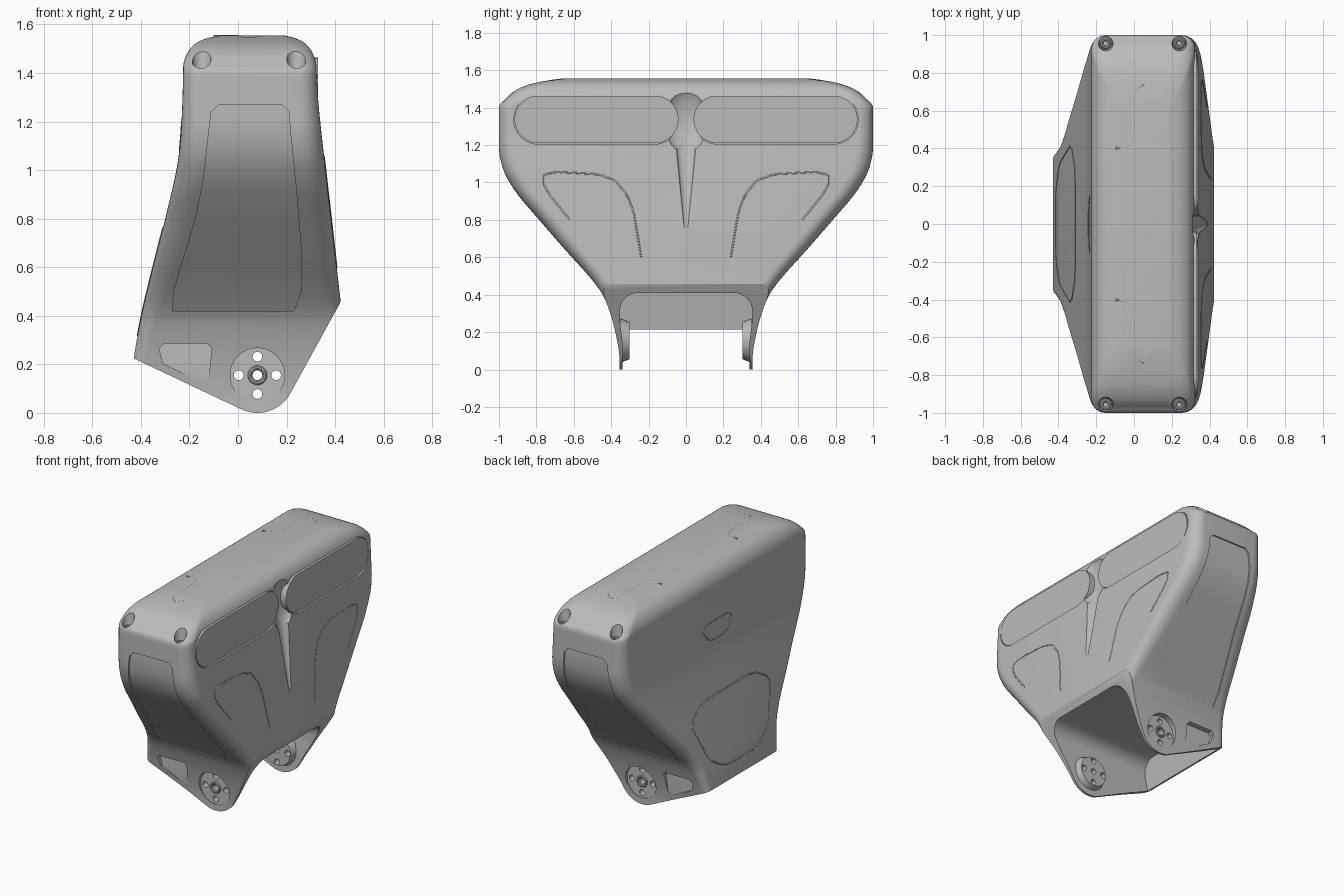
import bpy, bmesh, math
from mathutils import Vector

cube = bpy.data.objects.get("Cube")
if cube:
    bpy.data.objects.remove(cube, do_unlink=True)

grey = bpy.data.materials.new("housing grey")
grey.use_nodes = True
grey.diffuse_color = (0.5, 0.5, 0.5, 1)
grey.node_tree.nodes["Principled BSDF"].inputs["Base Color"].default_value = (0.5, 0.5, 0.5, 1)


def loft(name, rings):
    """Closed solid skinned through equal-length rings of points."""
    bm = bmesh.new()
    rows = [[bm.verts.new(p) for p in ring] for ring in rings]
    n = len(rows[0])
    for a, b in zip(rows, rows[1:]):
        for i in range(n):
            j = (i + 1) % n
            bm.faces.new((a[i], a[j], b[j], b[i]))
    bm.faces.new(rows[0][::-1])
    bm.faces.new(rows[-1])
    bmesh.ops.recalc_face_normals(bm, faces=bm.faces)
    mesh = bpy.data.meshes.new(name)
    bm.to_mesh(mesh)
    bm.free()
    mesh.materials.append(grey)
    obj = bpy.data.objects.new(name, mesh)
    bpy.context.collection.objects.link(obj)
    return obj


def cylinder(name, a, b, ra, rb=None, n=32):
    a, b = Vector(a), Vector(b)
    turn = (b - a).to_track_quat('Z', 'Y')

    def ring(c, r):
        return [c + turn @ Vector((r * math.cos(t), r * math.sin(t), 0))
                for t in (math.tau * i / n for i in range(n))]
    return loft(name, [ring(a, ra), ring(b, ra if rb is None else rb)])


def modify(obj, cutter, operation='DIFFERENCE'):
    mod = obj.modifiers.new(operation, 'BOOLEAN')
    mod.operation, mod.object, mod.solver = operation, cutter, 'EXACT'
    bpy.context.view_layer.objects.active = obj
    bpy.ops.object.modifier_apply(modifier=mod.name)
    bpy.data.objects.remove(cutter, do_unlink=True)


def torus(name, place, major, minor, turn=(0, 0, 0)):
    bpy.ops.mesh.primitive_torus_add(location=place, rotation=turn, major_radius=major,
                                     minor_radius=minor, major_segments=32, minor_segments=10)
    obj = bpy.context.object
    obj.name = name
    obj.data.materials.append(grey)


def arc(cx, cy, r, start, end, n=12):
    return [(cx + r * math.cos(math.radians(start + (end - start) * i / n)),
             cy + r * math.sin(math.radians(start + (end - start) * i / n))) for i in range(n + 1)]


def rounded_ring(z, x0, x1, hy, r):
    pts = []
    for cx, cy, a in ((x1 - r, hy - r, 0), (x0 + r, hy - r, 90),
                      (x0 + r, r - hy, 180), (x1 - r, r - hy, 270)):
        pts += [(x, y, z) for x, y in arc(cx, cy, r, a, a + 90, 8)]
    return pts


# Housing sections: height, back x, face x, half depth, corner radius
table = [(-.05, -.463, .475, .355, .04), (.08, -.45, .465, .357, .04), (.2, -.433, .453, .378, .045),
         (.3, -.417, .442, .405, .055), (.4, -.398, .43, .446, .07), (.5, -.375, .418, .52, .085),
         (.65, -.338, .401, .655, .095), (.8, -.3, .384, .785, .1), (.92, -.271, .37, .888, .1),
         (1.0, -.254, .361, .943, .1), (1.07, -.243, .353, .977, .095), (1.16, -.235, .343, .998, .09),
         (1.28, -.229, .331, 1, .08), (1.4, -.226, .324, 1, .075), (1.44, -.224, .321, .972, .075),
         (1.48, -.21, .308, .93, .075), (1.515, -.183, .284, .865, .075), (1.54, -.137, .245, .77, .07),
         (1.555, -.07, .19, .66, .06)]
sections = []
for i in range(len(table) - 1):
    p = [table[min(max(k, 0), len(table) - 1)] for k in range(i - 1, i + 3)]
    for s in range(4):
        t = s / 4
        sections.append([b + t / 2 * (c - a + t * (2 * a - 5 * b + 4 * c - d + t * (3 * (b - c) + d - a)))
                         for a, b, c, d in zip(*p)])
        sections[-1][3] = min(sections[-1][3], 1)
sections.append(list(table[-1]))


def at(z, column):
    for a, b in zip(sections, sections[1:]):
        if z <= b[0]:
            return a[column] + (b[column] - a[column]) * (z - a[0]) / (b[0] - a[0])
    return sections[-1][column]


housing = loft("housing", [rounded_ring(*s) for s in sections])

# Lower outline: two slanted cuts joined by a round foot
foot_x, foot_z = .08, .155
outline = [(-.6, .305)] + arc(foot_x, foot_z, .155, 244.5, 331.3) + [(.6, .78), (.6, -.3), (-.6, -.3)]
modify(housing, loft("outline_cutter", [[(x, y, z) for x, z in outline] for y in (-1.2, 1.2)]))

# Arched cavity between the legs, closed by the back wall
arch = [(.338, -.2), (.34, .15), (.352, .25)] + arc(.255, .31, .1, 0, 90, 8)
arch += [(-y, z) for y, z in arch[::-1]]
modify(housing, loft("cavity_cutter", [[(at(max(z, 0), 1) + .025, y, z) for y, z in arch],
                                       [(.8, y, z) for y, z in arch]]))

# Shallow panels and pockets on both ends
panel = [(.42, -.27, .23), (.5, -.265, .26), (.65, -.22, .262), (.8, -.175, .25), (.92, -.15, .24),
         (1.0, -.137, .232), (1.07, -.13, .225), (1.16, -.12, .215), (1.24, -.11, .21), (1.27, -.08, .18)]
pocket = [(-.325, .265), (-.305, .285), (-.125, .285), (-.108, .265), (-.12, .15), (-.15, .125), (-.31, .205)]
for side in (-1, 1):
    rings = []
    for z, a, b in panel:
        y = at(z, 3) - .01
        rings.append([(a, side * y, z), (b, side * y, z),
                      (b, side * (y + .2), z), (a, side * (y + .2), z)])
    modify(housing, loft("end_panel_cutter", rings))
    modify(housing, loft("pocket_cutter", [[(x, side * y, z) for x, z in pocket] for y in (.364, .6)]))
    # Bolt plate: boss inside, round recess outside
    modify(housing, cylinder("boss", (foot_x, side * .302, foot_z), (foot_x, side * .35, foot_z),
                             .1, .118), 'UNION')
    modify(housing, cylinder("recess_cutter", (foot_x, side * .352, foot_z),
                             (foot_x, side * .6, foot_z), .112, n=48))
    torus("bolt_ring", (foot_x, side * .352, foot_z), .031, .009, (math.pi / 2, 0, 0))

# Through holes in both bolt plates
for dx, dz in ((0, 0), (.077, 0), (-.077, 0), (0, .077), (0, -.077)):
    modify(housing, cylinder("hole_cutter", (foot_x + dx, -.7, foot_z + dz),
                             (foot_x + dx, .7, foot_z + dz), .02, n=20))

# Corner screw wells with screw heads
for x in (-.15, .24):
    for side in (-1, 1):
        modify(housing, cylinder("well_cutter", (x, side * .958, 1.4), (x, side * .958, 1.7), .034, .06))
        torus("screw_head", (x, side * .956, 1.402), .021, .009)

# Scoop between the windows and the tapering groove under it
scoop = []
for i in range(1, 16):
    a = math.pi * i / 16
    scoop.append([(.352 + .072 * math.sin(a) * math.cos(t), .12 * math.sin(a) * math.sin(t),
                   1.335 - .18 * math.cos(a)) for t in (math.tau * k / 32 for k in range(32))])
modify(housing, loft("scoop_cutter", scoop))
modify(housing, cylinder("groove_cutter", (.395, 0, .76), (.352, 0, 1.25), .012, .062))


# Pill windows seated in narrow channels
def pill(name, side, grow, x0, x1):
    r = .1265 + grow
    pts = arc(.79, 1.337, r, -90, 90, 20) + arc(.167, 1.337, r, 90, 270, 20)
    return loft(name, [[(x, side * y, z) for y, z in pts] for x in (x0, x1)])


for side in (-1, 1):
    modify(housing, pill("channel_cutter", side, .005, .315, .45))
    pill("window", side, 0, .29, .3305)


# Fine raised lines following the surface
def ridge(name, pts, place, closed=False, r=.005):
    pts = [Vector(p) for p in pts]
    for _ in range(2):  # corner rounding
        nxt = [] if closed else [pts[0]]
        for a, b in zip(pts, pts[1:] + pts[:1] if closed else pts[1:]):
            nxt += [a.lerp(b, .2), a.lerp(b, .5), a.lerp(b, .8)]
        pts = nxt if closed else nxt + [pts[-1]]
    curve = bpy.data.curves.new(name, 'CURVE')
    curve.dimensions = '3D'
    curve.bevel_depth, curve.bevel_resolution, curve.use_fill_caps = r, 2, True
    spline = curve.splines.new('POLY')
    spline.points.add(len(pts) - 1)
    spline.use_cyclic_u = closed
    for q, p in zip(spline.points, pts):
        q.co = (*place(*p), 1)
    curve.materials.append(grey)
    obj = bpy.data.objects.new(name, curve)
    bpy.context.collection.objects.link(obj)


for side in (-1, 1):
    ridge("top_line", [(-.1, .4), (-.01, .42), (0, .5), (0, .7), (.05, .74), (.1, .69)],
          lambda x, y: (x, side * y, 1.551 if y < .66 else 1.551 - (y - .66) * .12))
    ridge("face_line", [(.24, .6), (.29, .9), (.4, 1.04), (.76, 1.06), (.76, .97), (.62, .8)],
          lambda y, z: (at(z, 2) - .002, side * y, z))
ridge("back_panel_line", [(-.28, .32), (-.46, .76), (.46, .76), (.28, .32)],
      lambda y, z: (at(z, 1) + .002, y, z), True)
ridge("back_latch_line", [(-.17, 1.2), (-.1, 1.08), (.1, 1.08), (.17, 1.2)],
      lambda y, z: (at(z, 1) + .002, y, z), True, .004)

# Smooth shading with sharp edges kept
bpy.ops.object.select_all(action='DESELECT')
for obj in bpy.context.scene.objects:
    if obj.type == 'MESH':
        obj.select_set(True)
bpy.context.view_layer.objects.active = housing
bpy.ops.object.shade_smooth_by_angle(angle=math.radians(32))
